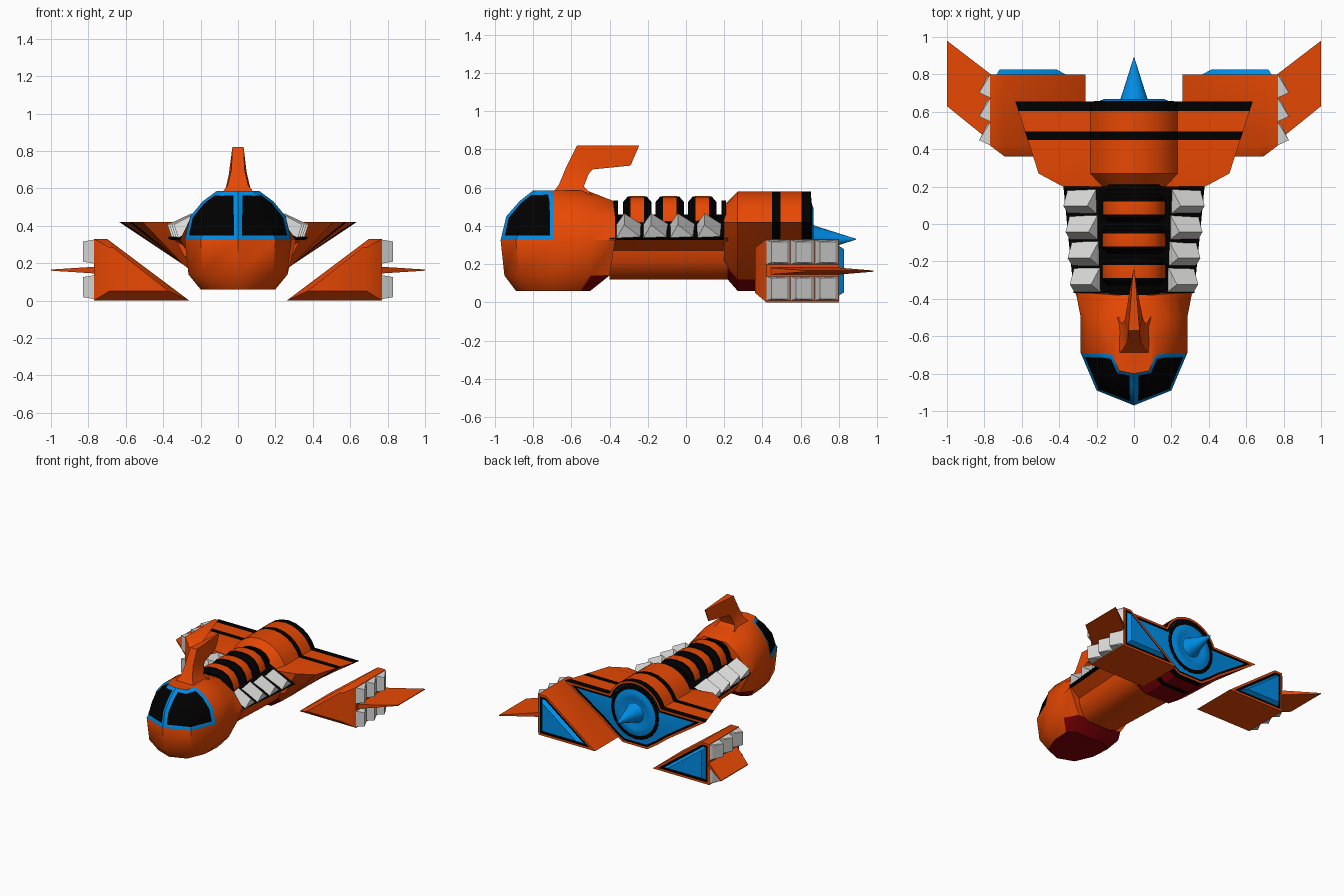
import bpy, bmesh, math
from mathutils import Vector

if "Cube" in bpy.data.objects:
    bpy.data.objects.remove(bpy.data.objects["Cube"])

MATS = []
for name, c in [("orange", (.82, .066, .001)), ("black", (0, 0, 0)), ("blue", (0, .29, .86)),
                ("silver", (.68, .68, .67)), ("dark red", (.22, 0, .002))]:
    m = bpy.data.materials.new(name)
    m.diffuse_color = (*c, 1)
    m.use_nodes = True
    m.node_tree.nodes["Principled BSDF"].inputs["Base Color"].default_value = m.diffuse_color
    MATS.append(m)
ORANGE, BLACK, BLUE, SILVER, RED = range(5)


def finish(name, bm, mirror=False, angle=32):
    bmesh.ops.recalc_face_normals(bm, faces=bm.faces)
    me = bpy.data.meshes.new(name)
    bm.to_mesh(me)
    bm.free()
    for m in MATS:
        me.materials.append(m)
    ob = bpy.data.objects.new(name, me)
    bpy.context.collection.objects.link(ob)
    if mirror:
        mod = ob.modifiers.new("mirror", 'MIRROR')
        mod.use_mirror_merge = False
    bpy.ops.object.select_all(action='DESELECT')
    ob.select_set(True)
    bpy.context.view_layer.objects.active = ob
    bpy.ops.object.shade_smooth_by_angle(angle=math.radians(angle))
    return ob


def both(half):
    """Complete a half outline with its mirror image across x = 0."""
    return half + [(-p[0], *p[1:]) for p in reversed(half) if p[0] > 1e-6]


def loft(bm, rings, rule=lambda i, j, c: ORANGE, caps=(ORANGE, ORANGE)):
    """Skin a stack of rings; returns the two cap faces."""
    vs = [[bm.verts.new(p) for p in r] for r in rings]
    n = len(rings[0])
    for i in range(len(vs) - 1):
        for j in range(n):
            k = (j + 1) % n
            f = bm.faces.new((vs[i][j], vs[i][k], vs[i + 1][k], vs[i + 1][j]))
            f.material_index = rule(i, j, f.calc_center_median())
    ends = []
    for r, m in zip((vs[0], vs[-1]), caps):
        f = bm.faces.new(r)
        f.material_index = m
        ends.append(f)
    bmesh.ops.recalc_face_normals(bm, faces=bm.faces)
    return ends


def panel(bm, face, bulge):
    """Orange rim, black trim and raised blue centre on a cap face."""
    for t, d, m in ((.016, 0, BLACK), (.017, -.004, BLUE), (.018, bulge, BLUE)):
        bmesh.ops.inset_individual(bm, faces=[face], thickness=t, depth=d, use_even_offset=True)
        face.material_index = m


def hull(bm, pts, mat):
    vs = [bm.verts.new(p) for p in pts]
    before = set(bm.faces)
    bmesh.ops.convex_hull(bm, input=vs)
    for f in set(bm.faces) - before:
        f.material_index = mat


# Cockpit pod: horizontal outlines stacked upward, windows inset in the nose
layers = [
    (.06, [(0, -.89), (.13, -.84), (.19, -.70), (.20, -.55), (.14, -.50), (0, -.50)]),
    (.14, [(0, -.95), (.19, -.87), (.265, -.69), (.265, -.50), (.2, -.40), (0, -.40)]),
    (.325, [(0, -.97), (.2, -.89), (.285, -.69), (.285, -.50), (.31, -.37), (0, -.37)]),
    (.45, [(0, -.94), (.18, -.86), (.255, -.69), (.25, -.50), (.22, -.37), (0, -.37)]),
    (.53, [(0, -.87), (.135, -.82), (.19, -.69), (.185, -.50), (.1, -.38), (0, -.38)]),
    (.585, [(0, -.80), (.08, -.785), (.115, -.70), (.10, -.57), (.05, -.52), (0, -.52)])]
bm = bmesh.new()
loft(bm, [[(x, y, z) for x, y in both(h)] for z, h in layers],
     lambda i, j, c: BLACK if i >= 2 and j in (0, 1, 8, 9) else RED if i == 0 and 3 <= j <= 6 else ORANGE,
     (RED, ORANGE))
for s in (1, -1):
    glass = [f for f in bm.faces if f.material_index == BLACK and f.calc_center_median().x * s > 0]
    rim = bmesh.ops.inset_region(bm, faces=glass, thickness=.026, depth=-.006, use_even_offset=True)
    for f in rim["faces"]:
        f.material_index = BLUE
finish("cockpit_pod", bm, angle=38)

# Swept crest: front and back edges (y, z, half width) along its path
crest = [((-.70, .57, .09), (-.48, .55, .10)), ((-.665, .615, .055), (-.535, .605, .065)),
         ((-.63, .70, .035), (-.51, .67, .05)), ((-.57, .82, .03), (-.49, .695, .045)),
         ((-.245, .82, .004), (-.29, .715, .004))]
bm = bmesh.new()
loft(bm, [[(f[2], f[0], f[1]), (b[2], b[0], b[1]), (-b[2], b[0], b[1]), (-f[2], f[0], f[1])]
          for f, b in crest])
finish("crest_fin", bm, angle=45)

# Middle hull
belly = [(.36, .335), (.25, .27), (.235, .21), (.19, .15), (.12, .12)]
bm = bmesh.new()
loft(bm, [[(x * s, y, z) for x, z in both(belly)] for y, s in ((-.40, .84), (-.37, .87), (.2, 1), (.22, 1))])
finish("middle_hull", bm)

# Black deck and spine
deck = [(0, .46), (.12, .45), (.2, .41), (.37, .335), (.35, .325)]
bm = bmesh.new()
loft(bm, [[(x * s, y, z) for x, z in both(deck)] for y, s in ((-.37, .87), (.2, 1.02))],
     lambda i, j, c: BLACK, (BLACK, BLACK))
finish("engine_deck", bm)


# Arched engine hoops with an orange band, and the black end frames
def arch(y, s):
    half = [(0, .225), (.06, .22), (.115, .195), (.15, .15), (.168, .09), (.17, 0)]
    return [(x * s, y, .33 + z * s) for x, z in both(half)]


bm = bmesh.new()
for y in (-.33, -.16, .01):
    loft(bm, [arch(y, .86), arch(y + .025, .99), arch(y + .04, 1), arch(y + .11, 1),
              arch(y + .125, .99), arch(y + .15, .86)],
         lambda i, j, c: ORANGE if i == 2 else BLACK, (BLACK, BLACK))
for y in (-.38, .185):
    loft(bm, [arch(y, .9), arch(y + .025, .9)], lambda i, j, c: BLACK, (BLACK, BLACK))
finish("engine_hoops", bm)

# Silver saw-tooth exhausts beside the spine
bm = bmesh.new()
for i in range(4):
    y = -.365 + i * .14
    s = .87 + .13 * (y + .37) / .57
    a, b, n = Vector((.205 * s, 0, .405)), Vector((.365 * s, 0, .332)), Vector((.034, 0, .063))
    a2, b2 = a.lerp(b, .1), a.lerp(b, .92)
    pts = [p + Vector((0, y + d, 0)) for p in (a, b) for d in (0, .138)]
    pts += [p + n * 1.08 + Vector((0, y + .042, 0)) for p in (a2, b2)]
    hull(bm, pts, SILVER)
finish("exhaust_teeth", bm, True, 10)


# Rear wing section with barrel and stripes
def section(y, tip, r, low):
    half = [(r * math.cos(math.radians(a)), .33 + r * math.sin(math.radians(a))) for a in (90, 75, 60, 47, 34, 21)]
    half[0] = (0, .33 + r)
    half += [(tip, .42), (.29, max(.19, low + .1)), (.2, low + .06), (.11, low)]
    return [(x, y, z) for x, z in both(half)]


bm = bmesh.new()
stations = [(.2, .38, .18, .14), (.27, .51, .25, .06)]
stations += [(y, .51 + .125 * (y - .27) / .385, .25, .06) for y in (.45, .495, .605, .655)]
ends = loft(bm, [section(*s) for s in stations],
            lambda i, j, c: BLACK if i in (2, 4) else RED if c.z < .15 else ORANGE)
panel(bm, ends[1], .004)
finish("rear_wing", bm)

# Tail disc with spike, revolved round the long axis
turn = [(.215, .63), (.215, .657), (.185, .658), (.16, .668), (.125, .668), (.1, .658),
        (.078, .66), (.07, .675), (.002, .89)]
bm = bmesh.new()
loft(bm, [[(r * math.cos(t * math.pi / 12), y, .33 + r * math.sin(t * math.pi / 12)) for t in range(24)]
          for r, y in turn], lambda i, j, c: BLACK if i < 2 else BLUE, (BLUE, BLUE))
finish("tail_spike", bm)

# Side pods: floating triangular prisms with a blue rear panel
full = [(.26, 0), (.77, 0), (.77, .33), (.70, .33)]
nose = [(.37, .05), (.69, .05), (.69, .285), (.67, .285)]
bm = bmesh.new()
ends = loft(bm, [[(x, y, z) for x, z in r] for y, r in ((.36, nose), (.42, full), (.80, full))])
panel(bm, ends[1], .03)
finish("side_pods", bm, True, 38)

# Silver teeth on the outer pod walls
bm = bmesh.new()
for z in (.008, .198):
    for y in (.42, .547, .674):
        pts = [(.768, y + d, z + h) for d in (0, .126) for h in (0, .128)]
        pts += [(x, y + d, z + h) for x, d in ((.828, .028), (.788, .108)) for h in (.01, .118)]
        hull(bm, pts, SILVER)
finish("side_pod_teeth", bm, True, 10)

# Thin outer fins
bm = bmesh.new()
hull(bm, [(x, y, .163 + s * t) for s in (1, -1) for x, y, t in
          ((.765, .80, .018), (.765, .44, .018), (1, .63, .003), (1, .98, .003))], ORANGE)
finish("outer_fins", bm, True, 10)
